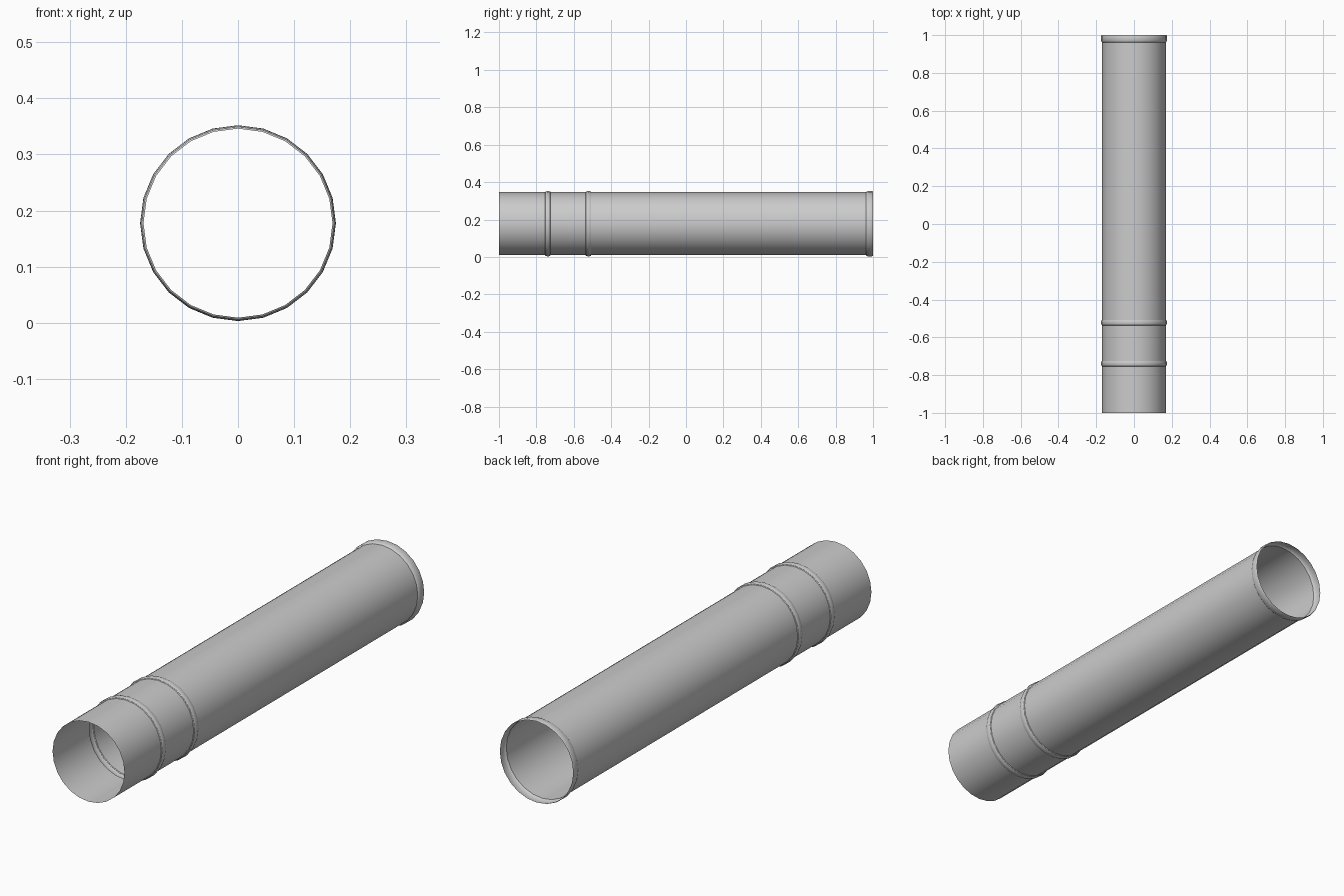
import bpy
import bmesh
import math
from mathutils import Vector

cube = bpy.data.objects.get("Cube")
if cube:
    bpy.data.objects.remove(cube, do_unlink=True)

SIDES = 24
WALL = 0.1685      # radius of the plain tube
RAISED = 0.1745    # radius of the beads and the end collar
AXIS = Vector((0, 0, 0.1775))

metal = bpy.data.materials.new("galvanised grey")
metal.use_nodes = True
grey = (0.6, 0.6, 0.6, 1)
metal.diffuse_color = grey
metal.node_tree.nodes["Principled BSDF"].inputs["Base Color"].default_value = grey


def bead(centre, half_width=0.015, steps=6):
    """Profile points of a rounded bead pressed outward from the wall."""
    points = []
    for i in range(steps + 1):
        a = math.pi * i / steps
        points.append((centre - half_width * math.cos(a),
                       WALL + (RAISED - WALL) * math.sin(a)))
    return points


# Wall profile as (position along the pipe, radius)
profile = [(-1, WALL)] + bead(-0.739) + bead(-0.522)
# Flared collar at the back end
profile += [(0.962, WALL), (0.966, 0.172), (0.972, RAISED),
            (0.994, RAISED), (1, 0.172)]

# Thin pipe wall, revolved around its long axis
bm = bmesh.new()
verts = [bm.verts.new(AXIS + Vector((0, y, r))) for y, r in profile]
edges = [bm.edges.new(pair) for pair in zip(verts, verts[1:])]
bmesh.ops.spin(bm, geom=verts + edges, cent=AXIS, axis=(0, 1, 0),
               angle=math.tau, steps=SIDES, use_duplicate=False)
bmesh.ops.remove_doubles(bm, verts=bm.verts, dist=0.0001)

# Turn every face outward
for face in bm.faces:
    outward = face.calc_center_median() - AXIS
    outward.y = 0
    if face.normal.length == 0:
        face.normal_update()
    face.normal_update()
    if face.normal.dot(outward) < 0:
        face.normal_flip()

mesh = bpy.data.meshes.new("pipe_wall")
bm.to_mesh(mesh)
bm.free()
mesh.materials.append(metal)
pipe = bpy.data.objects.new("pipe_wall", mesh)
bpy.context.collection.objects.link(pipe)

bpy.ops.object.select_all(action="DESELECT")
pipe.select_set(True)
bpy.context.view_layer.objects.active = pipe
bpy.ops.object.shade_smooth_by_angle(angle=math.radians(30))
